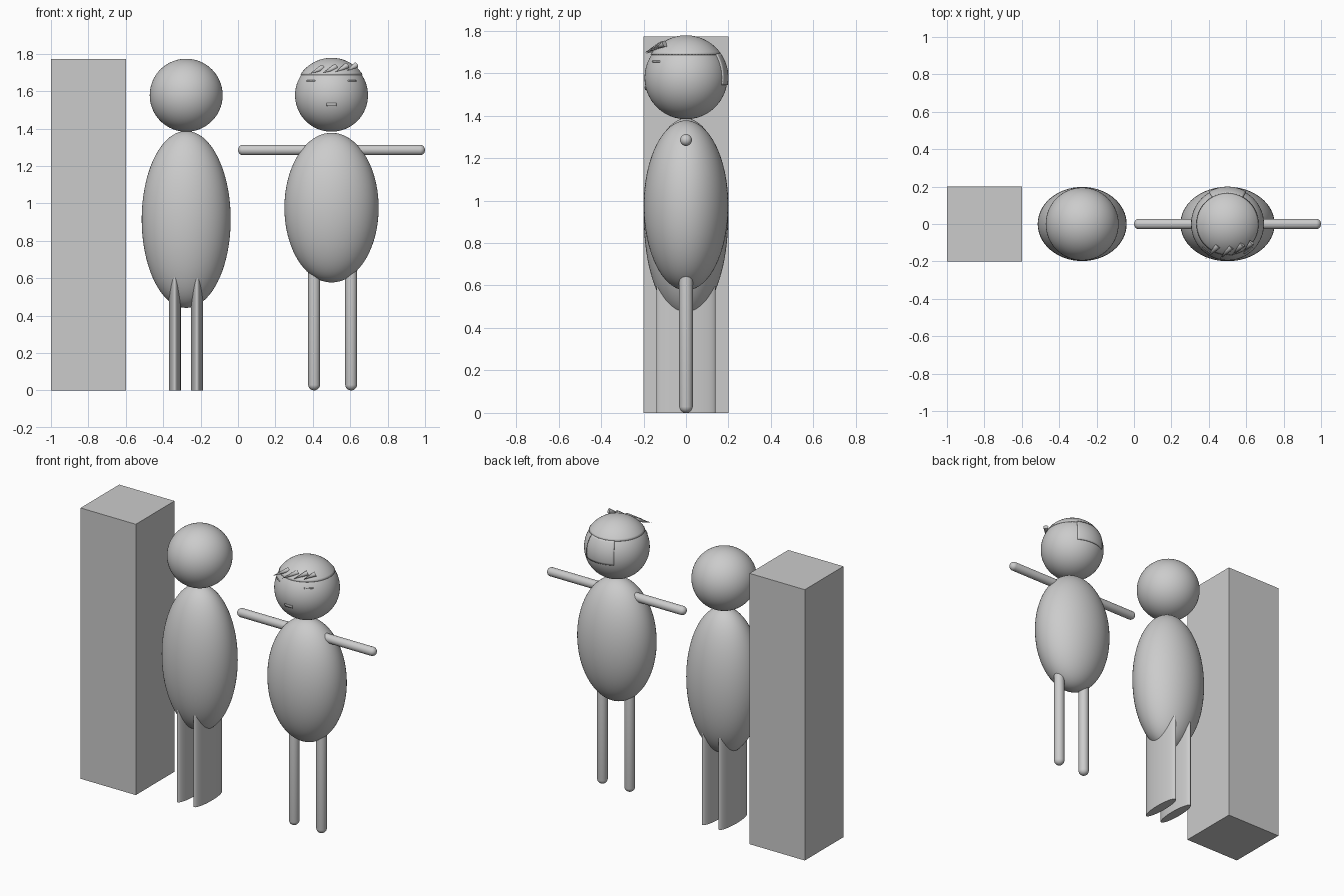
import bpy, bmesh, math
from mathutils import Vector, Matrix

if "Cube" in bpy.data.objects:
    bpy.data.objects.remove(bpy.data.objects["Cube"])

grey = bpy.data.materials.new("plain grey")
grey.diffuse_color = (0.6, 0.6, 0.6, 1)
grey.use_nodes = True
grey.node_tree.nodes["Principled BSDF"].inputs["Base Color"].default_value = grey.diffuse_color


def finish(name, bm, smooth=True):
    bmesh.ops.recalc_face_normals(bm, faces=bm.faces)
    me = bpy.data.meshes.new(name)
    bm.to_mesh(me)
    bm.free()
    me.materials.append(grey)
    ob = bpy.data.objects.new(name, me)
    bpy.context.collection.objects.link(ob)
    if smooth:
        bpy.ops.object.select_all(action='DESELECT')
        ob.select_set(True)
        bpy.context.view_layer.objects.active = ob
        bpy.ops.object.shade_smooth_by_angle(angle=math.radians(35))
    return ob


def ellipsoid(name, center, radii):
    bm = bmesh.new()
    bmesh.ops.create_uvsphere(bm, u_segments=64, v_segments=40, radius=1)
    bm.transform(Matrix.Translation(center) @ Matrix.Diagonal((*radii, 1)))
    return finish(name, bm)


def capsule(name, start, end, r):
    """Round-ended rod: a sphere pulled apart along its axis."""
    start, end = Vector(start), Vector(end)
    axis = end - start
    half = axis.length / 2 - r
    bm = bmesh.new()
    bmesh.ops.create_uvsphere(bm, u_segments=32, v_segments=17, radius=r)
    for v in bm.verts:
        v.co.z += half if v.co.z > 0 else -half
    rot = Vector((0, 0, 1)).rotation_difference(axis).to_matrix().to_4x4()
    bm.transform(Matrix.Translation((start + end) / 2) @ rot)
    return finish(name, bm)


def shell(name, center, r, az, polar, nu, nv, thick):
    """Thin piece of a sphere between two azimuths and two polar angles (degrees)."""
    bm = bmesh.new()
    rows = []
    for j in range(nv + 1):
        p = math.radians(polar[0] + (polar[1] - polar[0]) * j / nv)
        row = []
        for i in range(nu + 1):
            a = math.radians(az[0] + (az[1] - az[0]) * i / nu)
            row.append(bm.verts.new(Vector(center) + r * Vector(
                (math.sin(p) * math.cos(a), math.sin(p) * math.sin(a), math.cos(p)))))
        rows.append(row)
    for j in range(nv):
        for i in range(nu):
            bm.faces.new((rows[j][i], rows[j + 1][i], rows[j + 1][i + 1], rows[j][i + 1]))
    bmesh.ops.remove_doubles(bm, verts=bm.verts, dist=1e-5)
    ob = finish(name, bm)
    mod = ob.modifiers.new("thickness", 'SOLIDIFY')
    mod.thickness = thick
    mod.offset = -1
    return ob


# Tall block
bm = bmesh.new()
bmesh.ops.create_cube(bm, size=1)
bm.transform(Matrix.Translation((-0.8, 0, 0.886)) @ Matrix.Diagonal((0.4, 0.4, 1.772, 1)))
finish("tall_block", bm, False)

# Middle figure: head, body and flat oval legs
ellipsoid("plain_head", (-0.277, 0, 1.578), (0.195, 0.195, 0.195))
ellipsoid("plain_body", (-0.277, 0, 0.914), (0.238, 0.198, 0.473))
for side, x in (("left", -0.338), ("right", -0.219)):
    bm = bmesh.new()
    bmesh.ops.create_cone(bm, cap_ends=True, segments=64, radius1=1, radius2=1, depth=1)
    bm.transform(Matrix.Translation((x, 0, 0.35)) @ Matrix.Diagonal((0.032, 0.14, 0.7, 1)))
    finish("plain_leg_" + side, bm)

# Right figure: head, body, arms and legs
HEAD = (0.5, 0, 1.578)
ellipsoid("head", HEAD, (0.195, 0.195, 0.195))
ellipsoid("body", (0.5, 0, 0.977), (0.252, 0.199, 0.4))
capsule("arms", (0, 0, 1.285), (1, 0, 1.285), 0.028)
for side, x in (("left", 0.407), ("right", 0.605)):
    capsule("leg_" + side, (x, 0, 0), (x, 0, 0.85), 0.032)

# Hair: cap on top and a flap down the back
shell("hair_cap", HEAD, 0.2, (0, 360), (0, 56.3), 64, 14, 0.008)
shell("hair_back", HEAD, 0.2, (60, 120), (55.5, 100), 16, 12, 0.008)

# Fringe spikes, pointing forward and to one side
fringe = [((0.382, -0.188, 1.692), (0.45, -0.115, 1.725)),
          ((0.452, -0.195, 1.696), (0.52, -0.122, 1.729)),
          ((0.522, -0.172, 1.703), (0.58, -0.11, 1.735)),
          ((0.582, -0.155, 1.709), (0.63, -0.1, 1.738))]
for n, (tip, base) in enumerate(fringe):
    tip, base = Vector(tip), Vector(base)
    d = tip - base
    bm = bmesh.new()
    bmesh.ops.create_cone(bm, cap_ends=True, segments=12, radius1=0.016, radius2=0, depth=d.length)
    rot = Vector((0, 0, 1)).rotation_difference(d).to_matrix().to_4x4()
    bm.transform(Matrix.Translation((tip + base) / 2) @ rot)
    finish("fringe_spike_%d" % (n + 1), bm)

# Face: narrow eyes and a small mouth, flush with the head
for side, a in (("left", -128), ("right", -52)):
    shell("eye_" + side, HEAD, 0.1975, (a - 9, a + 9), (66, 68), 6, 1, 0.005)
shell("mouth", HEAD, 0.1965, (-98, -82), (102, 107), 6, 2, 0.004)
